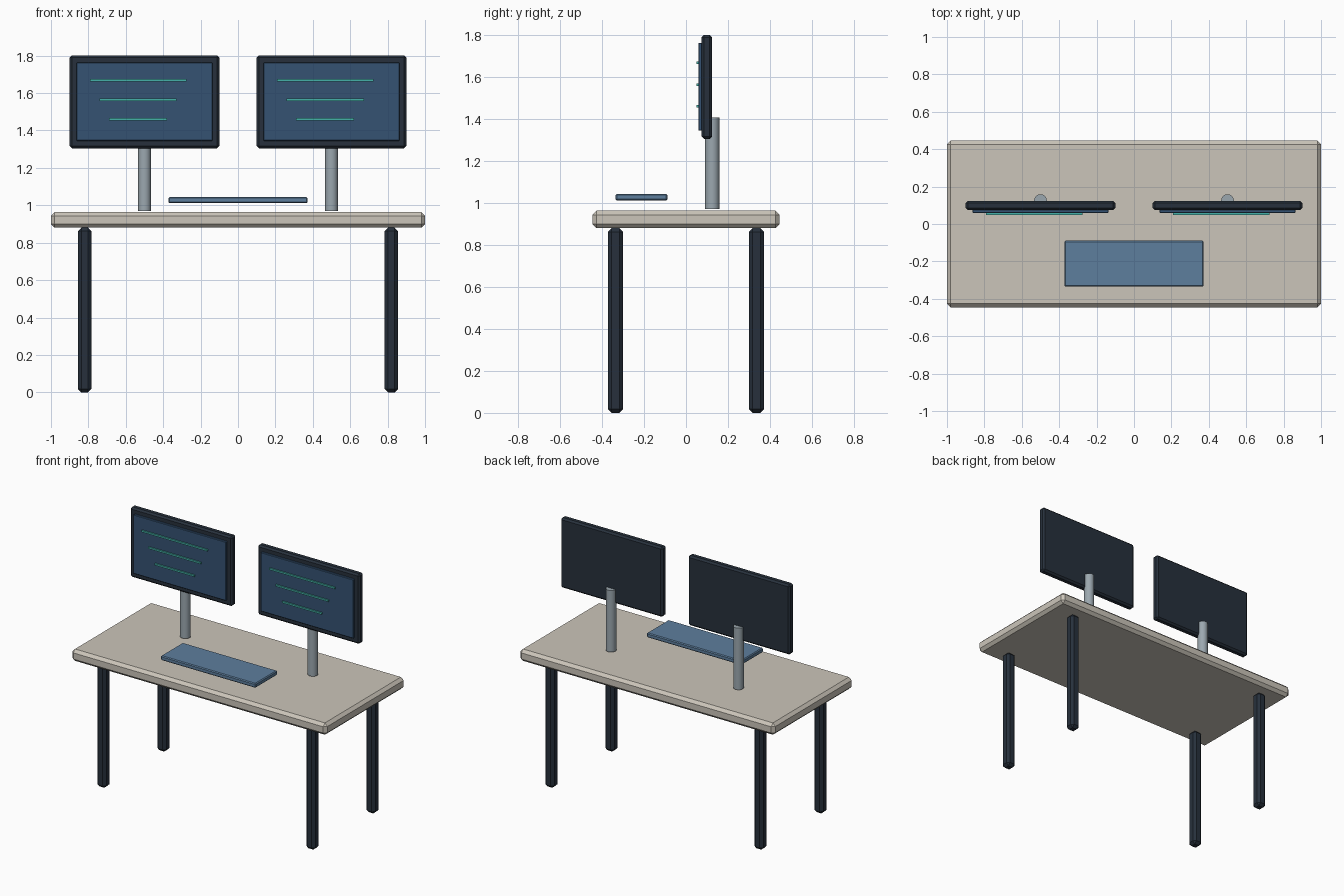
import bpy

if "Cube" in bpy.data.objects:
    bpy.data.objects.remove(bpy.data.objects["Cube"])


def material(name, rgb):
    m = bpy.data.materials.new(name)
    m.diffuse_color = (*rgb, 1)
    m.use_nodes = True
    m.node_tree.nodes["Principled BSDF"].inputs["Base Color"].default_value = m.diffuse_color
    return m


DARK = material("dark_frame", (0.02, 0.03, 0.045))
TOP = material("pale_top", (0.6, 0.56, 0.49))
METAL = material("grey_metal", (0.33, 0.39, 0.43))
SCREEN = material("blue_screen", (0.035, 0.085, 0.17))
GLOW = material("teal_line", (0.06, 0.45, 0.4))
KEYS = material("blue_keyboard", (0.11, 0.21, 0.34))


def box(name, centre, size, mat, bevel=0.0):
    bpy.ops.mesh.primitive_cube_add(size=1, location=centre)
    ob = bpy.context.object
    ob.name = name
    ob.scale = size
    bpy.ops.object.transform_apply(location=False, rotation=False, scale=True)
    ob.data.materials.append(mat)
    if bevel:
        mod = ob.modifiers.new("bevel", "BEVEL")
        mod.width = bevel
        mod.segments = 1
    return ob


# Desk top
box("desk_top", (0, 0, 0.922), (2.0, 0.892, 0.084), TOP, 0.02)

# Four legs
for sx, side in ((-1, "left"), (1, "right")):
    for sy, end in ((-1, "front"), (1, "back")):
        box(f"{end}_{side}_leg", (0.82 * sx, 0.336 * sy, 0.44),
            (0.072, 0.072, 0.88), DARK, 0.018)

# Two monitors on posts
for x, side in ((-0.5, "left"), (0.5, "right")):
    bpy.ops.mesh.primitive_cylinder_add(vertices=24, radius=0.034, depth=0.437,
                                        location=(x, 0.125, 1.189))
    post = bpy.context.object
    post.name = f"{side}_monitor_post"
    post.data.materials.append(METAL)
    bpy.ops.object.shade_smooth_by_angle()

    box(f"{side}_monitor_body", (x, 0.099, 1.553), (0.8, 0.05, 0.496), DARK, 0.012)
    box(f"{side}_monitor_screen", (x, 0.069, 1.554), (0.726, 0.02, 0.418), SCREEN, 0.003)

    # Lines of glowing content
    for i, width in enumerate((0.516, 0.413, 0.31)):
        box(f"{side}_screen_line_{i + 1}", (x - 0.034, 0.055, 1.668 - 0.104 * i),
            (width, 0.012, 0.012), GLOW)

# Keyboard, hovering just over the desk
box("keyboard", (0, -0.212, 1.028), (0.744, 0.246, 0.032), KEYS, 0.006)
